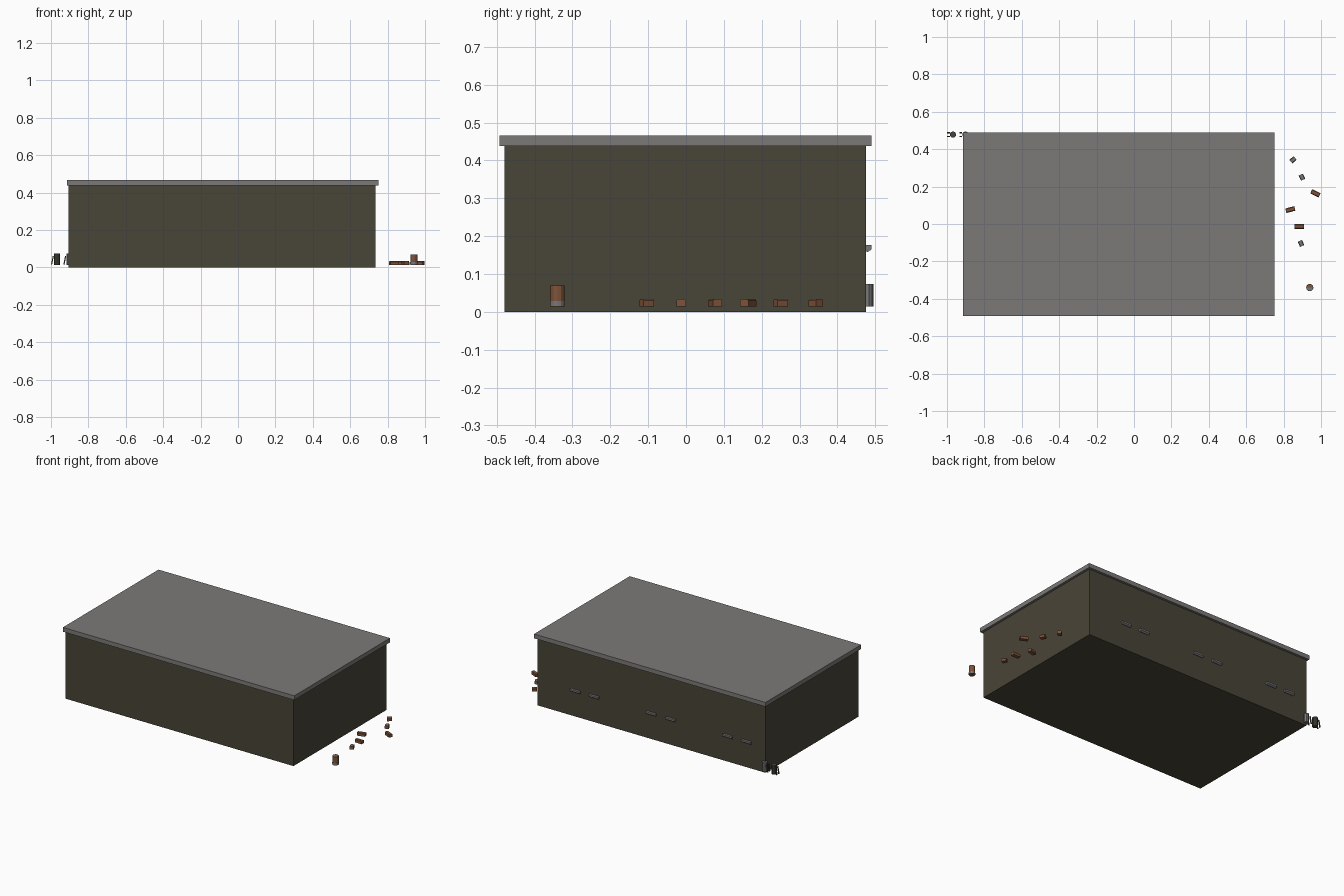
import bpy, math
from mathutils import Vector

if "Cube" in bpy.data.objects:
    bpy.data.objects.remove(bpy.data.objects["Cube"])


def mat(name, c):
    m = bpy.data.materials.new(name)
    m.diffuse_color = (*c, 1)
    m.use_nodes = True
    m.node_tree.nodes["Principled BSDF"].inputs["Base Color"].default_value = m.diffuse_color
    return m


OLIVE = mat("olive wall", (0.066, 0.058, 0.039))
GREY = mat("roof grey", (0.2, 0.195, 0.185))
STEEL = mat("steel grey", (0.19, 0.19, 0.19))
RUST = mat("rust brown", (0.21, 0.087, 0.042))
DARK = mat("dark olive", (0.06, 0.06, 0.045))


def mesh(name, verts, faces, *mats):
    me = bpy.data.meshes.new(name)
    me.from_pydata(verts, [], faces)
    for m in mats:
        me.materials.append(m)
    ob = bpy.data.objects.new(name, me)
    bpy.context.collection.objects.link(ob)
    return ob


def box(name, lo, hi, m):
    v = [(x, y, z) for x in (lo[0], hi[0]) for y in (lo[1], hi[1]) for z in (lo[2], hi[2])]
    f = [(0, 1, 3, 2), (4, 6, 7, 5), (0, 4, 5, 1), (2, 3, 7, 6), (0, 2, 6, 4), (1, 5, 7, 3)]
    return mesh(name, v, f, m)


def prism(name, prof, length, *mats):
    """Extrude a (y, z) profile along x, centred on the origin."""
    n = len(prof)
    v = [(sx * length / 2, y, z) for sx in (-1, 1) for y, z in prof]
    f = [(i, (i + 1) % n, n + (i + 1) % n, n + i) for i in range(n)]
    f += [tuple(reversed(range(n))), tuple(range(n, 2 * n))]
    return mesh(name, v, f, *mats)


def drum(name, x, y, r, z0, z1, m, n=10):
    ring = [(r * math.cos(2 * math.pi * i / n), r * math.sin(2 * math.pi * i / n)) for i in range(n)]
    ob = prism(name, ring, z1 - z0, m)
    ob.rotation_euler = (0, -math.pi / 2, 0)
    ob.location = (x, y, (z0 + z1) / 2)
    return ob


# Building shell and overhanging roof slab
box("building_walls", (-0.905, -0.48, 0), (0.735, 0.475, 0.44), OLIVE)
box("roof_slab", (-0.915, -0.493, 0.438), (0.75, 0.49, 0.466), GREY)

# Three pairs of hooded vents on the back wall
hood = [(0.47, 0.162), (0.48, 0.158), (0.49, 0.165), (0.49, 0.176), (0.47, 0.176)]
for i, x in enumerate((-0.77, -0.635, -0.225, -0.085, 0.325, 0.46)):
    prism(f"back_vent_{i + 1}", hood, 0.068, STEEL).location.x = x

# Small scattered blocks beside the right wall: x, y, angle, length
blocks = [(0.85, 0.343, 40, 0.03, STEEL), (0.898, 0.25, -65, 0.03, STEEL),
          (0.97, 0.164, -25, 0.05, RUST), (0.836, 0.077, 15, 0.05, RUST),
          (0.883, -0.013, 0, 0.05, RUST), (0.893, -0.104, -65, 0.03, STEEL)]
w, c = 0.0125, 0.004
for i, (x, y, a, length, top) in enumerate(blocks):
    prof = [(-w, 0.014), (w, 0.014), (w, 0.034 - c), (w - c, 0.034), (c - w, 0.034), (-w, 0.034 - c)]
    ob = prism(f"scrap_block_{i + 1}", prof, length, RUST, top)
    for p in ob.data.polygons:
        if p.center.z > 0.0335:
            p.material_index = 1
    ob.location = (x, y, 0)
    ob.rotation_euler.z = math.radians(a)

# Standing rusty barrel with steel base band and half lid
drum("barrel", 0.94, -0.34, 0.019, 0.014, 0.07, RUST, 12)
drum("barrel_band", 0.94, -0.34, 0.0195, 0.016, 0.028, STEEL, 12)
half = [(0.94 + 0.018 * math.cos(math.pi * i / 6), -0.34 - 0.018 * math.sin(math.pi * i / 6), 0.0705)
        for i in range(7)]
mesh("barrel_lid", half, [tuple(reversed(range(7)))], STEEL)

# Two canisters with slanted side brackets at the back left corner
for i, (x, m) in enumerate(((-0.968, DARK), (-0.902, STEEL))):
    drum(f"canister_{i + 1}", x, 0.478, 0.017, 0.014, 0.073, m, 10)
    for s in (-1, 1):
        ob = box(f"bracket_{i + 1}_{'back' if s > 0 else 'front'}",
                 (-0.003, -0.003, -0.024), (0.003, 0.003, 0.024), DARK)
        ob.location = (x - 0.024, 0.478 + s * 0.01, 0.038)
        ob.rotation_euler.y = 0.2

bpy.context.view_layer.update()
